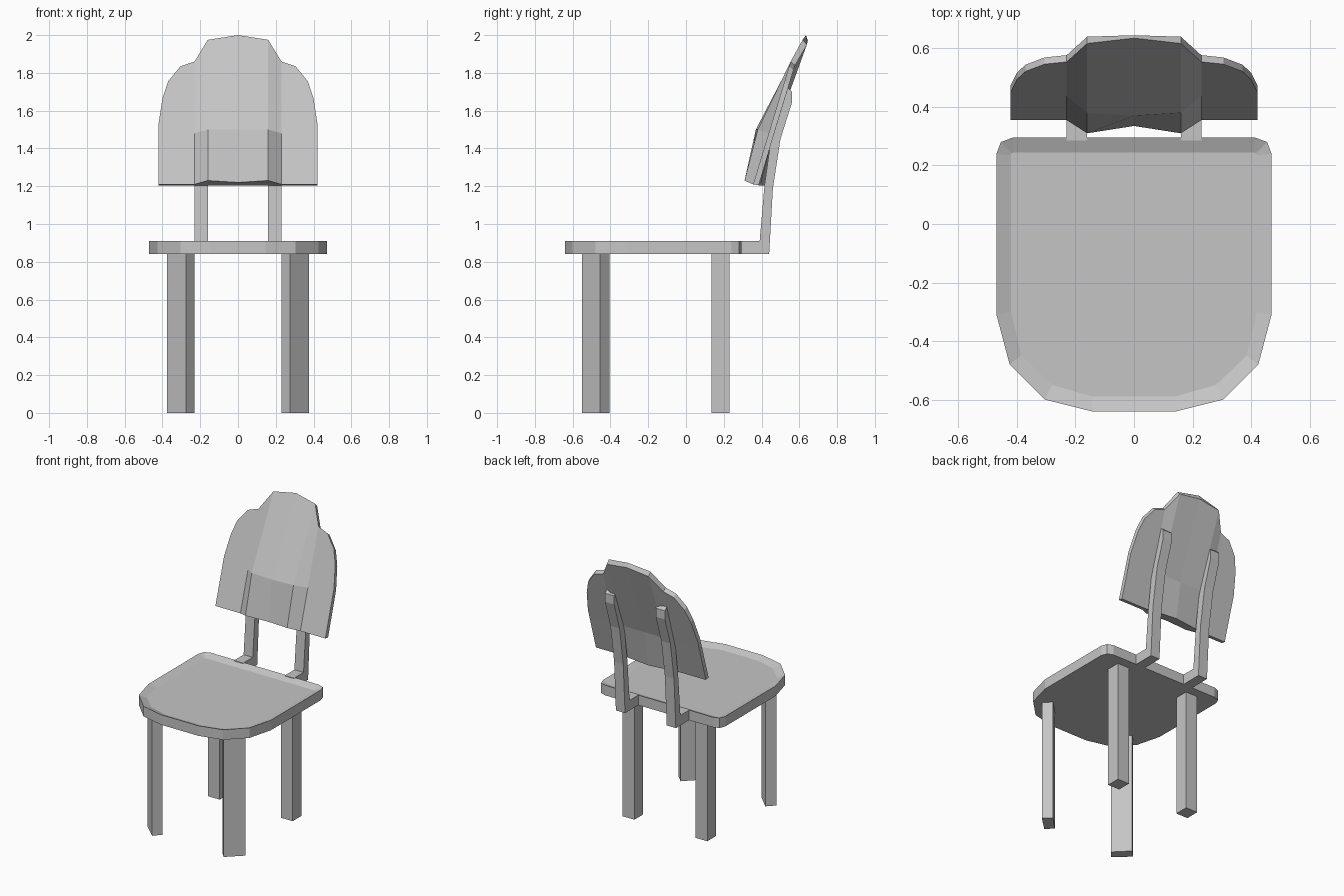
import bpy, bmesh

cube = bpy.data.objects.get("Cube")
if cube:
    bpy.data.objects.remove(cube, do_unlink=True)

grey = bpy.data.materials.new("light grey")
grey.use_nodes = True
COLOUR = (0.56, 0.56, 0.56, 1)
grey.diffuse_color = COLOUR
grey.node_tree.nodes["Principled BSDF"].inputs["Base Color"].default_value = COLOUR


def finish(name, bm):
    bmesh.ops.recalc_face_normals(bm, faces=bm.faces)
    mesh = bpy.data.meshes.new(name)
    bm.to_mesh(mesh)
    bm.free()
    mesh.materials.append(grey)
    obj = bpy.data.objects.new(name, mesh)
    bpy.context.scene.collection.objects.link(obj)
    return obj


def loft(name, rings):
    """Skin matching closed rings and cap both ends."""
    bm = bmesh.new()
    loops = [[bm.verts.new(p) for p in ring] for ring in rings]
    n = len(loops[0])
    for a, b in zip(loops, loops[1:]):
        for i in range(n):
            j = (i + 1) % n
            bm.faces.new((a[i], a[j], b[j], b[i]))
    bm.faces.new(loops[0])
    bm.faces.new(loops[-1])
    return finish(name, bm)


def both_sides(half):
    return half + [(-x, y) for x, y in reversed(half)]


# Seat: rounded outline with a shallow dished top
outer = both_sides([(0.145, -0.64), (0.305, -0.6), (0.425, -0.48), (0.47, -0.31),
                    (0.47, 0.24), (0.455, 0.28), (0.415, 0.295)])
inner = both_sides([(0.14, -0.59), (0.28, -0.55), (0.385, -0.45), (0.42, -0.3),
                    (0.42, 0.235), (0.418, 0.242), (0.41, 0.245)])
loft("seat", [[(x, y, z) for x, y in ring]
              for ring, z in ((outer, 0.84), (outer, 0.91), (inner, 0.89))])

# Legs: front pair turned diagonally, back pair square
front_plan = [(0.275, -0.55), (0.375, -0.455), (0.325, -0.405), (0.23, -0.5)]
back_plan = [(0.235, 0.135), (0.325, 0.135), (0.325, 0.23), (0.235, 0.23)]
# Back posts: side profile running out from the seat, then curving up
post_profile = [(0.285, 0.84), (0.44, 0.84), (0.46, 1.19), (0.5, 1.45), (0.56, 1.64),
                (0.56, 1.7), (0.54, 1.72), (0.515, 1.66), (0.45, 1.45),
                (0.415, 1.2), (0.39, 0.91), (0.285, 0.91)]
for side, s in (("left", 1), ("right", -1)):
    for part, plan in (("front_leg", front_plan), ("back_leg", back_plan)):
        loft(f"{side}_{part}", [[(s * x, y, z) for x, y in plan] for z in (0, 0.845)])
    loft(f"{side}_back_post", [[(s * x, y, z) for y, z in post_profile]
                               for x in (0.16, 0.23)])


# Backrest: sections across x, each a ring of front and back points (y, z)
def wing(x, top):
    def lean(z):
        return 0.355 + 0.306 * (z - 1.21)
    return x, [(lean(1.21), 1.21), (lean(1.48), 1.48), (lean(top), top),
               (lean(top) + 0.023, top - 0.02), (0.458, 1.45), (0.385, 1.205)]


centre = (0, [(0.335, 1.22), (0.37, 1.5), (0.635, 2), (0.645, 1.97), (0.455, 1.45), (0.415, 1.205)])
shoulder = (0.16, [(0.31, 1.23), (0.38, 1.5), (0.617, 1.975),
                   (0.64, 1.95), (0.456, 1.45), (0.395, 1.205)])
half = [shoulder] + [wing(x, top) for x, top in
                     ((0.23, 1.86), (0.305, 1.835), (0.37, 1.755), (0.4, 1.665), (0.422, 1.52))]
sections = [(-x, ring) for x, ring in reversed(half)] + [centre] + half
loft("backrest", [[(x, y, z) for y, z in ring] for x, ring in sections])
